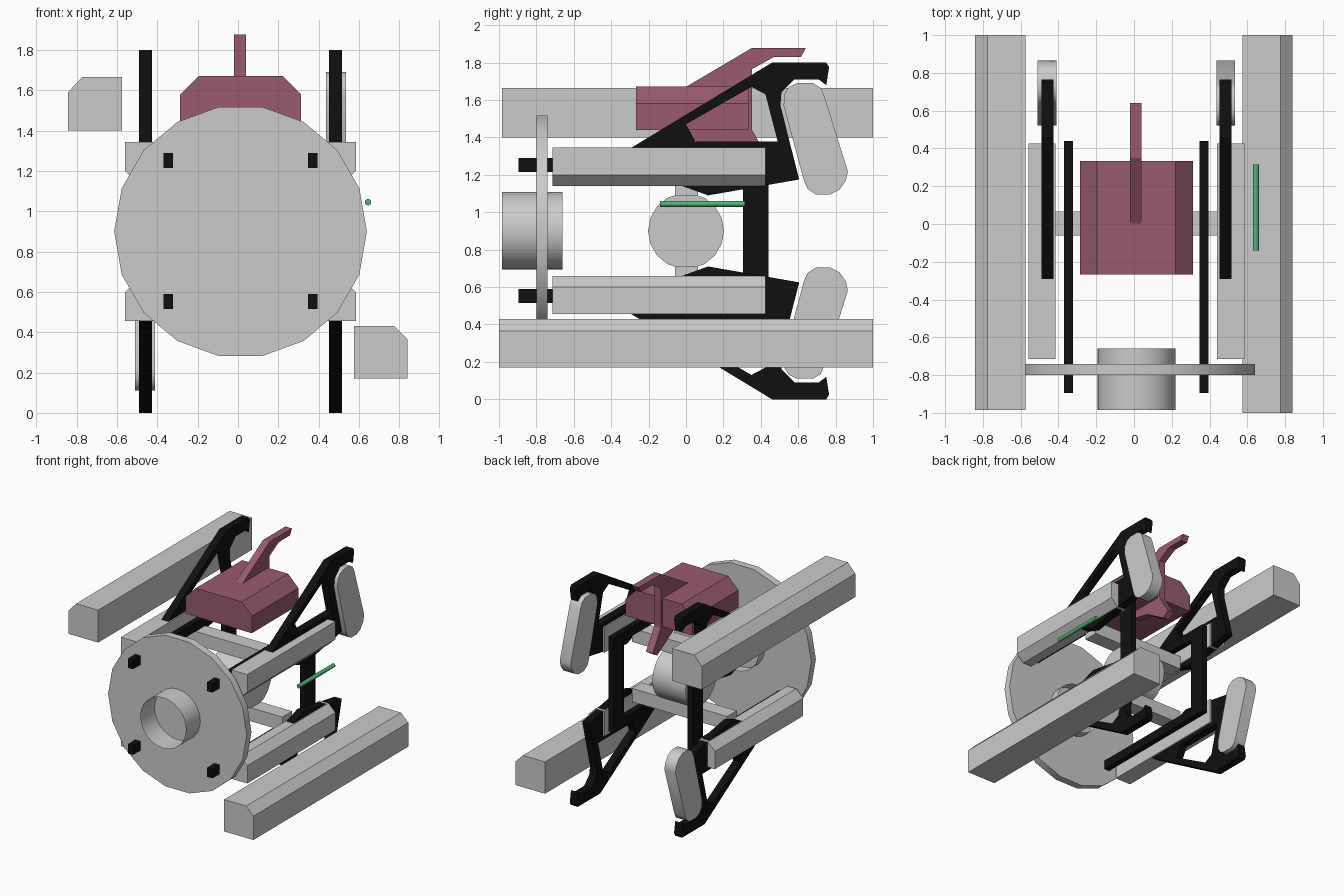
import bpy, bmesh, math
from mathutils import Vector

if "Cube" in bpy.data.objects:
    bpy.data.objects.remove(bpy.data.objects["Cube"])

CX, CZ = 0.0125, 0.9          # symmetry centre of the frame


def material(name, rgb):
    m = bpy.data.materials.new(name)
    m.diffuse_color = (*rgb, 1)
    m.use_nodes = True
    m.node_tree.nodes["Principled BSDF"].inputs["Base Color"].default_value = m.diffuse_color
    return m


BLACK = material("black", (0.005, 0.005, 0.005))
PLUM = material("plum", (0.32, 0.105, 0.16))
GREEN = material("green", (0.09, 0.45, 0.19))


def finish(name, bm, mat=None, smooth=None):
    mesh = bpy.data.meshes.new(name)
    bm.to_mesh(mesh)
    bm.free()
    ob = bpy.data.objects.new(name, mesh)
    bpy.context.collection.objects.link(ob)
    if mat:
        mesh.materials.append(mat)
    if smooth:
        bpy.ops.object.select_all(action='DESELECT')
        ob.select_set(True)
        bpy.context.view_layer.objects.active = ob
        bpy.ops.object.shade_smooth_by_angle(angle=math.radians(smooth))
    return ob


def prism(name, loops, axis, a, b, mat=None, smooth=None):
    """Extrude an outline (plus optional hole loops) along x (y,z points) or y (x,z points)."""
    bm = bmesh.new()
    edges = []
    for loop in loops:
        vs = [bm.verts.new((a, p, q) if axis == 'x' else (p, a, q)) for p, q in loop]
        edges += [bm.edges.new((vs[i - 1], vs[i])) for i in range(len(vs))]
    n = Vector((1, 0, 0)) if axis == 'x' else Vector((0, 1, 0))
    bmesh.ops.triangle_fill(bm, edges=edges, use_beauty=True, normal=n)
    r = bmesh.ops.extrude_face_region(bm, geom=bm.faces[:], use_keep_orig=True)
    bmesh.ops.translate(bm, vec=n * (b - a),
                        verts=[v for v in r["geom"] if isinstance(v, bmesh.types.BMVert)])
    bmesh.ops.recalc_face_normals(bm, faces=bm.faces[:])
    return finish(name, bm, mat, smooth)


def circle(cx, cz, r, n):
    return [(cx + r * math.cos(2 * math.pi * i / n), cz + r * math.sin(2 * math.pi * i / n))
            for i in range(n)]


def rect(x0, x1, z0, z1):
    return [(x0, z0), (x1, z0), (x1, z1), (x0, z1)]


def flip(loop, up):
    return loop if up > 0 else [(p, 2 * CZ - q) for p, q in loop]


# front disc, open tube through it, and central drum
prism("front_disc", [circle(CX, CZ, 0.627, 18)], 'y', -0.80, -0.74, smooth=30)
bm = bmesh.new()
rings = [[bm.verts.new((x, y, z)) for x, z in circle(CX, CZ, 0.207, 24)] for y in (-0.985, -0.66)]
for i in range(24):
    bm.faces.new((rings[0][i - 1], rings[0][i], rings[1][i], rings[1][i - 1]))
finish("nozzle_tube", bm, smooth=30)
prism("centre_drum", [circle(0, CZ, 0.203, 18)], 'x', CX - 0.15, CX + 0.15, smooth=30)

# side profiles (y, z) of the upper half
arm = [(-0.30, 1.34), (0.46, 1.80), (0.75, 1.80), (0.765, 1.775), (0.75, 1.68), (0.71, 1.71),
       (0.58, 1.71), (0.51, 1.64), (0.50, 1.60), (0.605, 1.175), (0.118, 1.09), (-0.02, 1.14)]
arm[8] = (0.505, 1.57)
arm_hole = [(0.0, 1.47), (0.35, 1.67), (0.425, 1.63), (0.49, 1.378), (0.05, 1.378)]
tank = [(0.595, 1.69), (0.68, 1.69), (0.72, 1.665), (0.74, 1.62), (0.865, 1.22), (0.855, 1.17),
        (0.82, 1.12), (0.77, 1.095), (0.695, 1.095), (0.65, 1.125), (0.63, 1.17),
        (0.522, 1.57), (0.525, 1.63), (0.55, 1.67)]

# mirrored parts: arms, side rails, crossbars
for up, level in ((1, "upper"), (-1, "lower")):
    bar = flip(rect(-0.06, 0.065, 1.09, 1.20), up)
    prism(f"{level}_crossbar", [bar], 'x', CX - 0.43, CX + 0.43)
    for s, side in ((1, "right"), (-1, "left")):
        tag = f"{level}_{side}"
        prism(f"{tag}_arm", [flip(arm, up), flip(arm_hole, up)], 'x',
              CX + s * 0.44, CX + s * 0.503, BLACK)
        rail = [(0.428, 1.14), (0.51, 1.14), (0.572, 1.20), (0.572, 1.345), (0.428, 1.345)]
        prism(f"{tag}_rail", [[(CX + s * x, z) for x, z in flip(rail, up)]], 'y', -0.715, 0.425)

# C-shaped inner frames whose ends poke through the disc
for s, side in ((1, "right"), (-1, "left")):
    frame = [(-0.895, 1.29), (0.44, 1.29), (0.44, 0.515), (-0.895, 0.515), (-0.895, 0.59),
             (0.305, 0.59), (0.305, 1.215), (-0.895, 1.215)]
    prism(f"{side}_inner_frame", [frame], 'x', CX + s * 0.335, CX + s * 0.382, BLACK)

# two tanks held by diagonally opposite arms
for s, up, tag in ((1, 1, "upper_right"), (-1, -1, "lower_left")):
    prism(f"{tag}_tank", [flip(tank, up)], 'x', CX + s * 0.423, CX + s * 0.523, smooth=50)

# long chamfered beams
prism("upper_left_beam", [[(-0.575, 1.40), (-0.575, 1.665), (-0.775, 1.665), (-0.843, 1.59),
                           (-0.843, 1.40)]], 'y', -0.985, 1.0)
prism("lower_right_beam", [[(0.575, 0.17), (0.575, 0.43), (0.775, 0.43), (0.84, 0.365),
                            (0.84, 0.17)]], 'y', -1.0, 1.0)

# plum body and its fin
prism("top_body", [[(-0.287, 1.44), (0.313, 1.44), (0.313, 1.58), (0.22, 1.672), (-0.195, 1.672),
                    (-0.287, 1.58)]], 'y', -0.268, 0.333, PLUM)
prism("body_fin", [[(0.0, 1.67), (0.35, 1.877), (0.64, 1.877), (0.615, 1.83), (0.47, 1.83),
                    (0.353, 1.765), (0.353, 1.44), (0.39, 1.375), (0.46, 1.27), (0.40, 1.23),
                    (0.20, 1.35), (0.05, 1.38), (0.0, 1.45)]], 'x', -0.02, 0.04, PLUM)

# green rod
prism("green_rod", [circle(0.645, 1.045, 0.016, 12)], 'y', -0.14, 0.315, GREEN, smooth=40)
